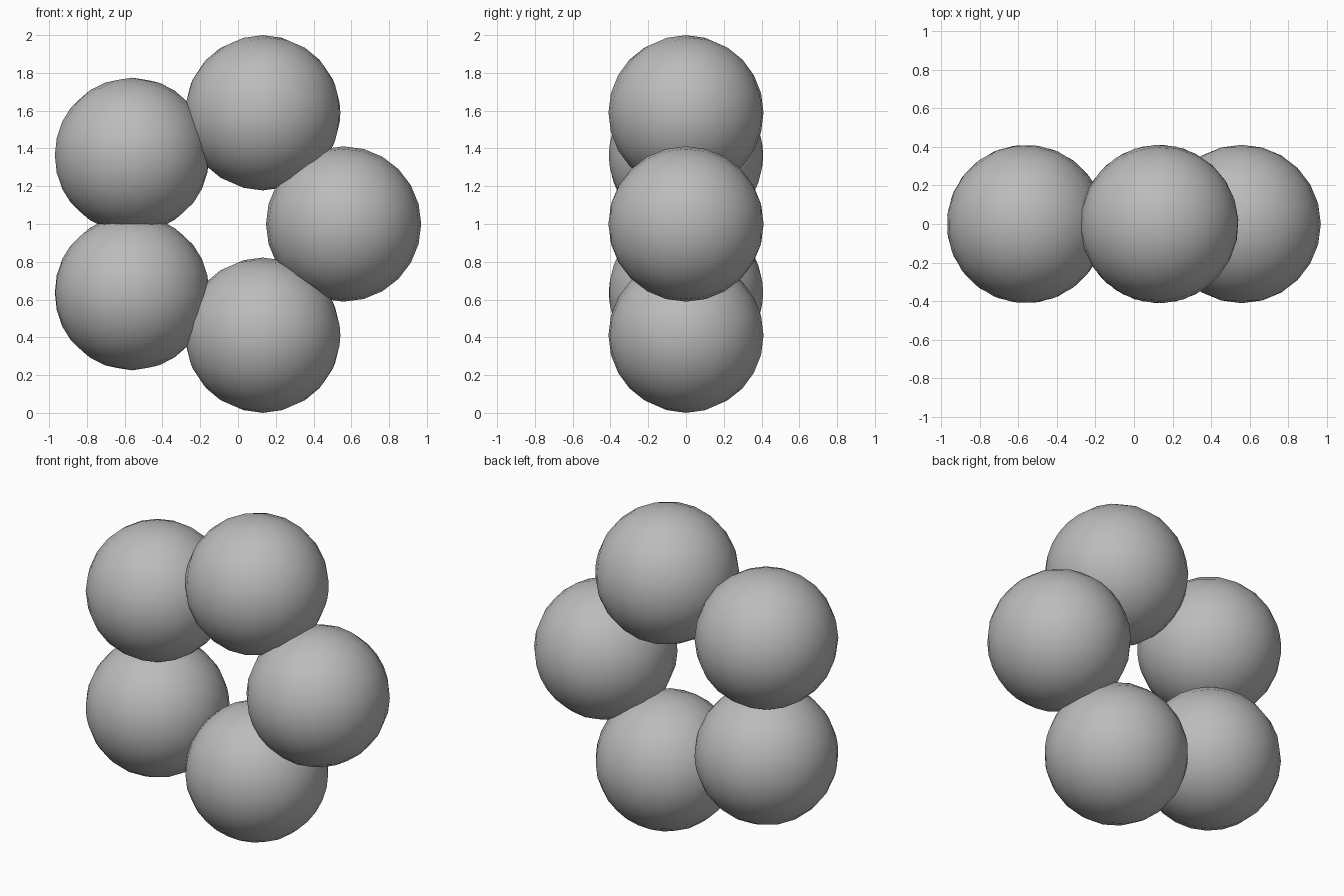
import bpy, math

if "Cube" in bpy.data.objects:
    bpy.data.objects.remove(bpy.data.objects["Cube"])

RING, RADIUS, COUNT = 0.619, 0.411, 5
OFFSET_X = -0.06

grey = bpy.data.materials.new("grey")
grey.diffuse_color = (0.5, 0.5, 0.5, 1)
grey.use_nodes = True
grey.node_tree.nodes["Principled BSDF"].inputs["Base Color"].default_value = grey.diffuse_color

# Five overlapping balls in an upright ring, each turned with its place
for i in range(COUNT):
    a = 2 * math.pi * i / COUNT
    bpy.ops.mesh.primitive_uv_sphere_add(segments=24, ring_count=12, radius=RADIUS)
    ball = bpy.context.object
    ball.name = f"ring_ball_{i + 1}"
    ball.rotation_mode = 'YXZ'
    # poles along y, then spun round the ring axis
    ball.rotation_euler = (math.pi / 2, -a, 0)
    ball.location = (OFFSET_X + RING * math.cos(a), 0, 1 + RING * math.sin(a))
    ball.data.materials.append(grey)
    bpy.ops.object.shade_smooth()
